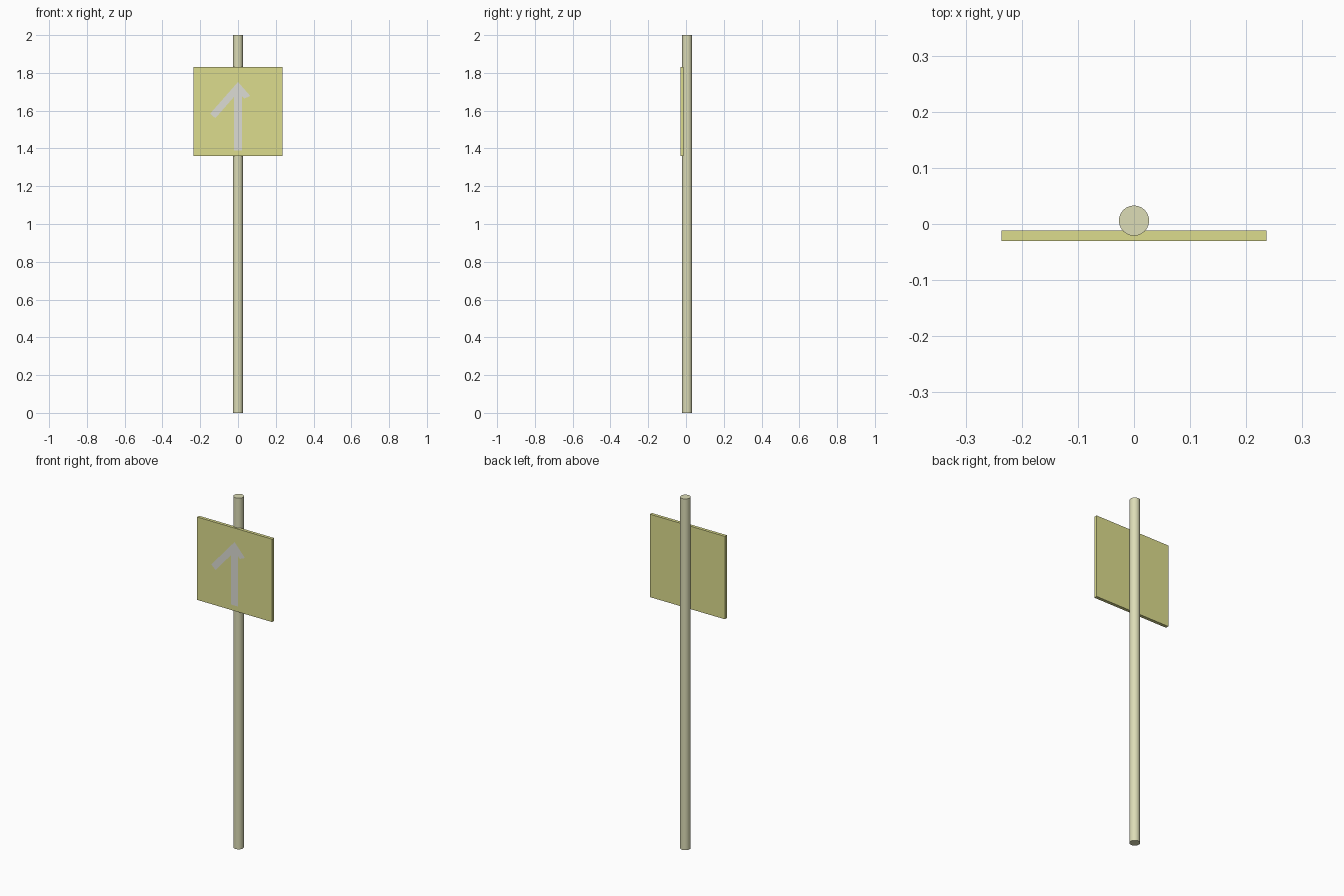
import bpy, bmesh

if "Cube" in bpy.data.objects:
    bpy.data.objects.remove(bpy.data.objects["Cube"])


def paint(obj, name, rgb):
    mat = bpy.data.materials.new(name)
    mat.diffuse_color = (*rgb, 1)
    mat.use_nodes = True
    mat.node_tree.nodes["Principled BSDF"].inputs["Base Color"].default_value = mat.diffuse_color
    obj.data.materials.append(mat)


# Round pole, set slightly into the back of the plate
bpy.ops.mesh.primitive_cylinder_add(vertices=24, radius=0.027, depth=2, location=(0, 0.006, 1))
pole = bpy.context.object
pole.name = "pole"
bpy.ops.object.shade_smooth_by_angle()
paint(pole, "pale_metal", (0.72, 0.72, 0.47))

# Square sign plate
bpy.ops.mesh.primitive_cube_add(size=1, location=(0, -0.021, 1.595))
plate = bpy.context.object
plate.name = "sign_plate"
plate.scale = (0.472, 0.018, 0.472)
bpy.ops.object.transform_apply(location=False, rotation=False, scale=True)
paint(plate, "yellow_plate", (0.72, 0.72, 0.27))

# Flat arrow with a long left barb and a short right barb
outline = [(0, 1.752), (-0.147, 1.585), (-0.12, 1.56), (-0.022, 1.672),
           (-0.022, 1.39), (0.022, 1.39), (0.022, 1.676), (0.033, 1.664), (0.065, 1.678)]
bm = bmesh.new()
bm.faces.new([bm.verts.new((x, -0.0305, z)) for x, z in outline])
bm.normal_update()
mesh = bpy.data.meshes.new("arrow")
bm.to_mesh(mesh)
bm.free()
arrow = bpy.data.objects.new("arrow", mesh)
bpy.context.collection.objects.link(arrow)
paint(arrow, "white_marking", (0.72, 0.72, 0.66))
